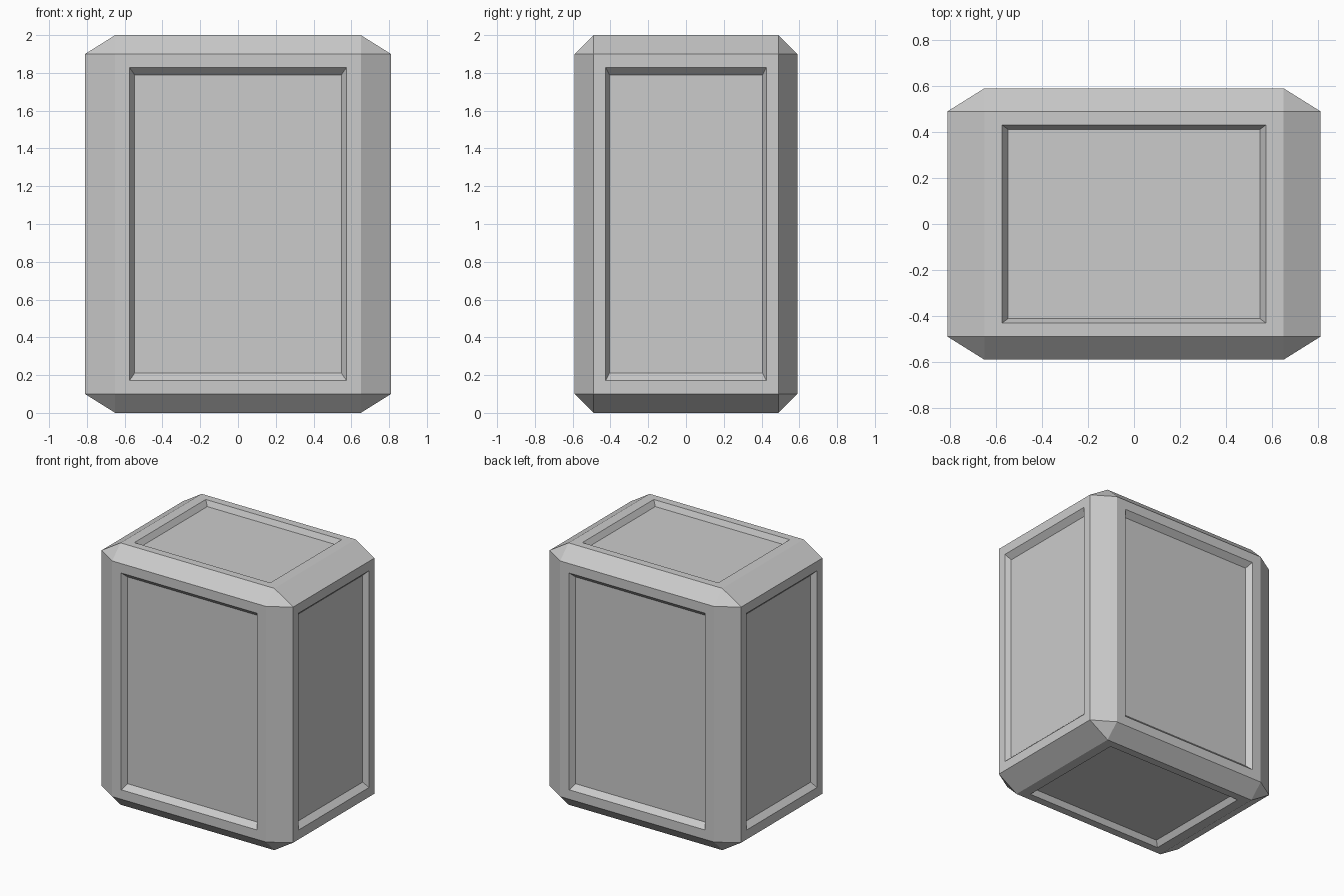
import bpy, bmesh
from itertools import product
from mathutils import Vector

if "Cube" in bpy.data.objects:
    bpy.data.objects.remove(bpy.data.objects["Cube"])

OUTER = (0.81, 0.59, 1.0)      # half extents of the block
FLAT = (0.65, 0.49, 0.90)      # half extents of the flat faces
DEPTH = 0.04                   # panel recess
# half sizes of the recess opening, per face axis
OPENING = {0: (0, 0.425, 0.828), 1: (0.574, 0, 0.828), 2: (0.574, 0.431, 0)}
FLOOR_SCALE = 0.954

bm = bmesh.new()

# Chamfered block: hull of the six flat faces
for axis in range(3):
    for s in product((-1, 1), repeat=3):
        bm.verts.new([s[i] * (OUTER[i] if i == axis else FLAT[i]) for i in range(3)])
bmesh.ops.convex_hull(bm, input=bm.verts[:])
bmesh.ops.dissolve_limit(bm, angle_limit=0.02, verts=bm.verts[:], edges=bm.edges[:])
bm.normal_update()


def step(face, axis, scale, depth):
    """Inset a face and move its corners to an exact rectangle."""
    bmesh.ops.inset_individual(bm, faces=[face], thickness=0.01)
    for v in face.verts:
        co = [(1 if v.co[i] > 0 else -1) * OPENING[axis][i] * scale for i in range(3)]
        co[axis] = (1 if v.co[axis] > 0 else -1) * (OUTER[axis] - depth)
        v.co = Vector(co)


# Recessed panel on every side
flats = [(f, a) for f in bm.faces for a in range(3) if abs(f.normal[a]) > 0.99]
for face, axis in flats:
    step(face, axis, 1.0, 0.0)
    step(face, axis, FLOOR_SCALE, DEPTH)

# Stand on the ground
bmesh.ops.translate(bm, verts=bm.verts[:], vec=(0, 0, 1))
bmesh.ops.recalc_face_normals(bm, faces=bm.faces[:])
mesh = bpy.data.meshes.new("panelled_block")
bm.to_mesh(mesh)
bm.free()
bpy.context.collection.objects.link(bpy.data.objects.new("panelled_block", mesh))
